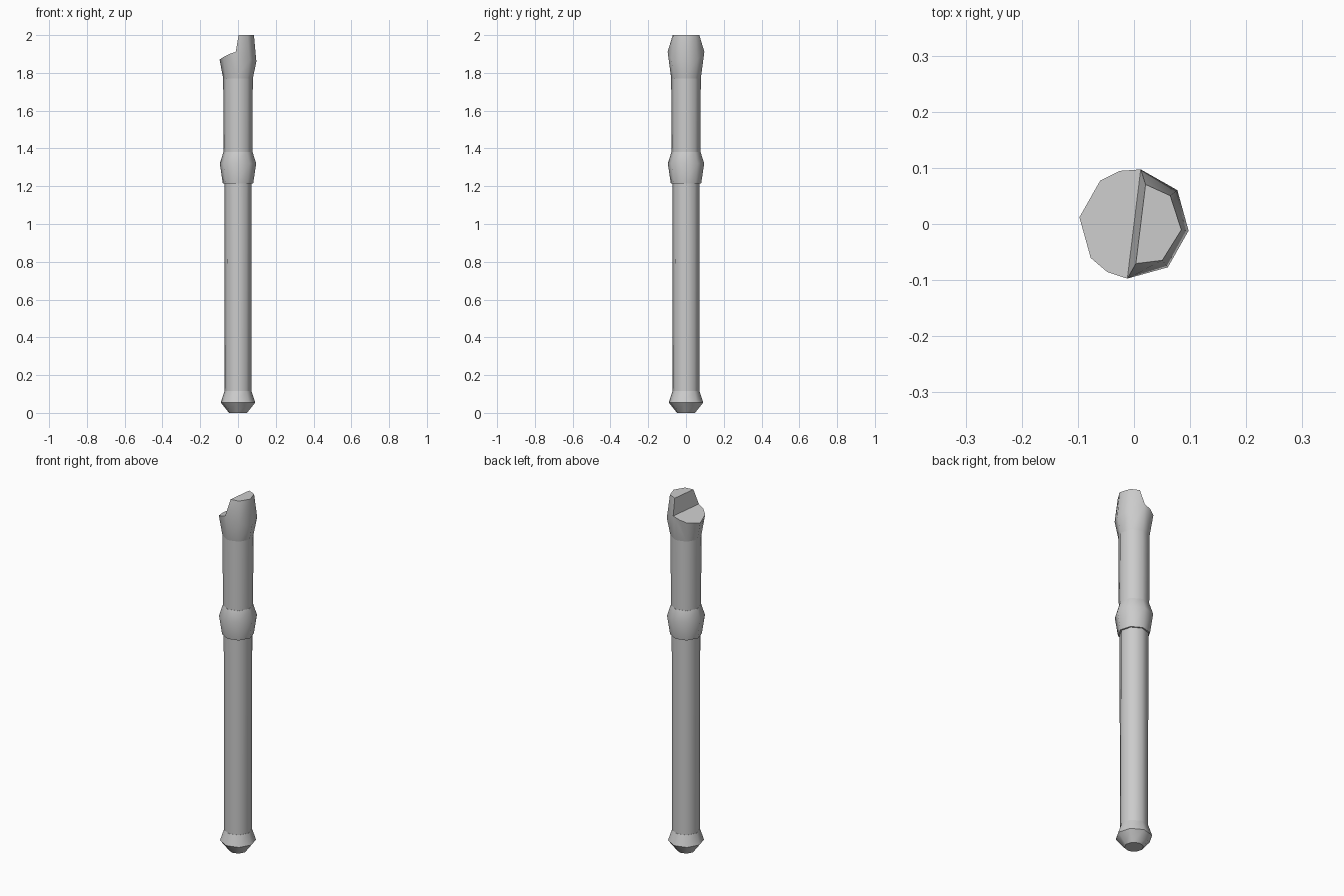
import bpy, bmesh
from math import radians, cos, sin

if "Cube" in bpy.data.objects:
    bpy.data.objects.remove(bpy.data.objects["Cube"])

TURN = -7      # the eight-sided section is slightly rotated
SIDES = 8


def finish(name, bm, angle=50):
    bmesh.ops.recalc_face_normals(bm, faces=bm.faces)
    mesh = bpy.data.meshes.new(name)
    bm.to_mesh(mesh)
    bm.free()
    ob = bpy.data.objects.new(name, mesh)
    bpy.context.collection.objects.link(ob)
    bpy.ops.object.select_all(action='DESELECT')
    ob.select_set(True)
    bpy.context.view_layer.objects.active = ob
    bpy.ops.object.shade_smooth_by_angle(angle=radians(angle))
    return ob


def point(bm, r, deg, z):
    a = radians(deg + TURN)
    return bm.verts.new((r * cos(a), r * sin(a), z))


def lathe(name, profile):
    """Eight-sided turned part from (radius, height) pairs."""
    bm = bmesh.new()
    rings = [[point(bm, r, i * 360 / SIDES, z) for i in range(SIDES)] for r, z in profile]
    for a, b in zip(rings, rings[1:]):
        for i in range(SIDES):
            j = (i + 1) % SIDES
            bm.faces.new((a[i], a[j], b[j], b[i]))
    bm.faces.new(rings[0])
    bm.faces.new(rings[-1])
    return finish(name, bm)


# turned tube sections
lathe("foot_bell", [(0.048, 0), (0.092, 0.055), (0.072, 0.115)])
lathe("lower_tube", [(0.071, 0.10), (0.073, 1.23)])
lathe("middle_joint", [(0.081, 1.215), (0.097, 1.32), (0.078, 1.38)])
lathe("upper_tube", [(0.077, 1.37), (0.079, 1.78)])

# mouthpiece: base ring, wide rim with extra points on the cut side, beak top
bm = bmesh.new()
base = {a: point(bm, 0.079, a, 1.77) for a in range(0, 360, 45)}
rim_z = {0: 1.86, 45: 1.87, 90: 1.912, 112: 1.899, 135: 1.884, 180: 1.87}
rim = {}
for a in (0, 45, 90, 112, 135, 180, 225, 248, 270, 315):
    rim[a] = point(bm, 0.098, a, rim_z[a if a <= 180 else 360 - a])
beak = {a: point(bm, r, a, 2.0) for a, r in
        ((270, 0.071), (315, 0.082), (0, 0.085), (45, 0.082), (90, 0.071))}
# slide the beak's end points along the cut
for a in (90, 270):
    beak[a].co.x += 0.012
extra = {90: 112, 225: 248}
for a in range(0, 360, 45):
    b = (a + 45) % 360
    mid = [rim[extra[a]]] if a in extra else []
    bm.faces.new([base[a], base[b], rim[b]] + mid + [rim[a]])
bm.faces.new(list(base.values()))
arc = [270, 315, 0, 45, 90]
for a, b in zip(arc, arc[1:]):
    bm.faces.new((rim[a], rim[b], beak[b], beak[a]))
bm.faces.new([beak[a] for a in arc])
# sloping cut and the steep wall behind it
bm.faces.new([rim[a] for a in (90, 112, 135, 180, 225, 248, 270)])
bm.faces.new((rim[90], rim[270], beak[270], beak[90]))
finish("mouthpiece", bm)
